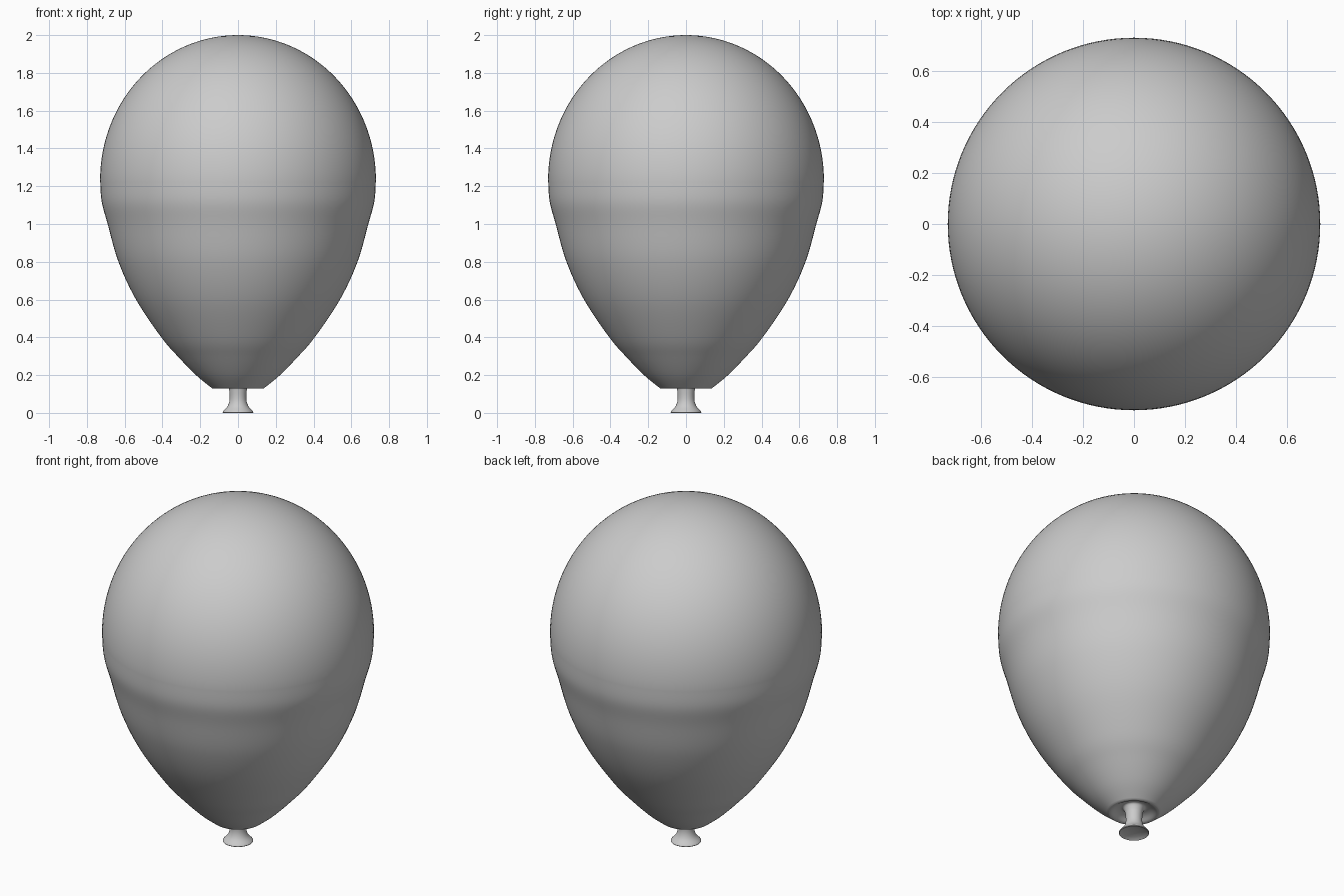
import bpy, bmesh, math
from mathutils import Matrix

if "Cube" in bpy.data.objects:
    bpy.data.objects.remove(bpy.data.objects["Cube"])


def smooth_path(pts, n=6):
    """Catmull-Rom curve through the profile points."""
    p = [pts[0]] + pts + [pts[-1]]
    out = []
    for i in range(1, len(p) - 2):
        for k in range(n):
            t = k / n
            out.append(tuple(
                0.5 * (2 * b + (c - a) * t + (2 * a - 5 * b + 4 * c - d) * t * t
                       + (3 * b - a - 3 * c + d) * t ** 3)
                for a, b, c, d in zip(p[i - 1], p[i], p[i + 1], p[i + 2])))
    return out + [pts[-1]]


def lathe(name, profile, segments=128):
    bm = bmesh.new()
    verts = [bm.verts.new((r, 0, z)) for r, z in profile]
    edges = [bm.edges.new(e) for e in zip(verts, verts[1:])]
    bmesh.ops.spin(bm, geom=verts + edges, cent=(0, 0, 0), axis=(0, 0, 1),
                   angle=2 * math.pi, steps=segments)
    bmesh.ops.remove_doubles(bm, verts=bm.verts, dist=1e-4)
    bmesh.ops.recalc_face_normals(bm, faces=bm.faces)
    mesh = bpy.data.meshes.new(name)
    bm.to_mesh(mesh)
    bm.free()
    obj = bpy.data.objects.new(name, mesh)
    bpy.context.collection.objects.link(obj)
    bpy.context.view_layer.objects.active = obj
    obj.select_set(True)
    bpy.ops.object.shade_smooth_by_angle(angle=math.radians(40))
    obj.select_set(False)
    return obj


# Inflated body: rounded dome, then a taper down to the rim
R, WIDEST = 0.73, 1.235
dome = [(R * math.sin(a), WIDEST + (2 - WIDEST) * math.cos(a))
        for a in (math.pi / 2 * i / 32 for i in range(33))]
taper = smooth_path([(R, WIDEST), (0.722, 1.12), (0.69, 1.0), (0.633, 0.8),
                     (0.54, 0.6), (0.406, 0.4), (0.315, 0.295), (0.22, 0.198),
                     (0.137, 0.13)])
# Dimple under the rim, narrowing to the neck, flaring to the lip, hollow mouth
dimple = smooth_path([(0.137, 0.13), (0.12, 0.132), (0.09, 0.15), (0.06, 0.155),
                      (0.047, 0.125)], 4)
neck = smooth_path([(0.047, 0.125), (0.044, 0.09), (0.046, 0.06), (0.057, 0.033),
                    (0.08, 0.007), (0.079, 0.0)], 4)
mouth = smooth_path([(0.079, 0.0), (0.06, 0.009), (0.03, 0.016), (0.0, 0.018)], 4)

lathe("balloon", dome + taper[1:] + dimple[1:] + neck[1:] + mouth[1:])
